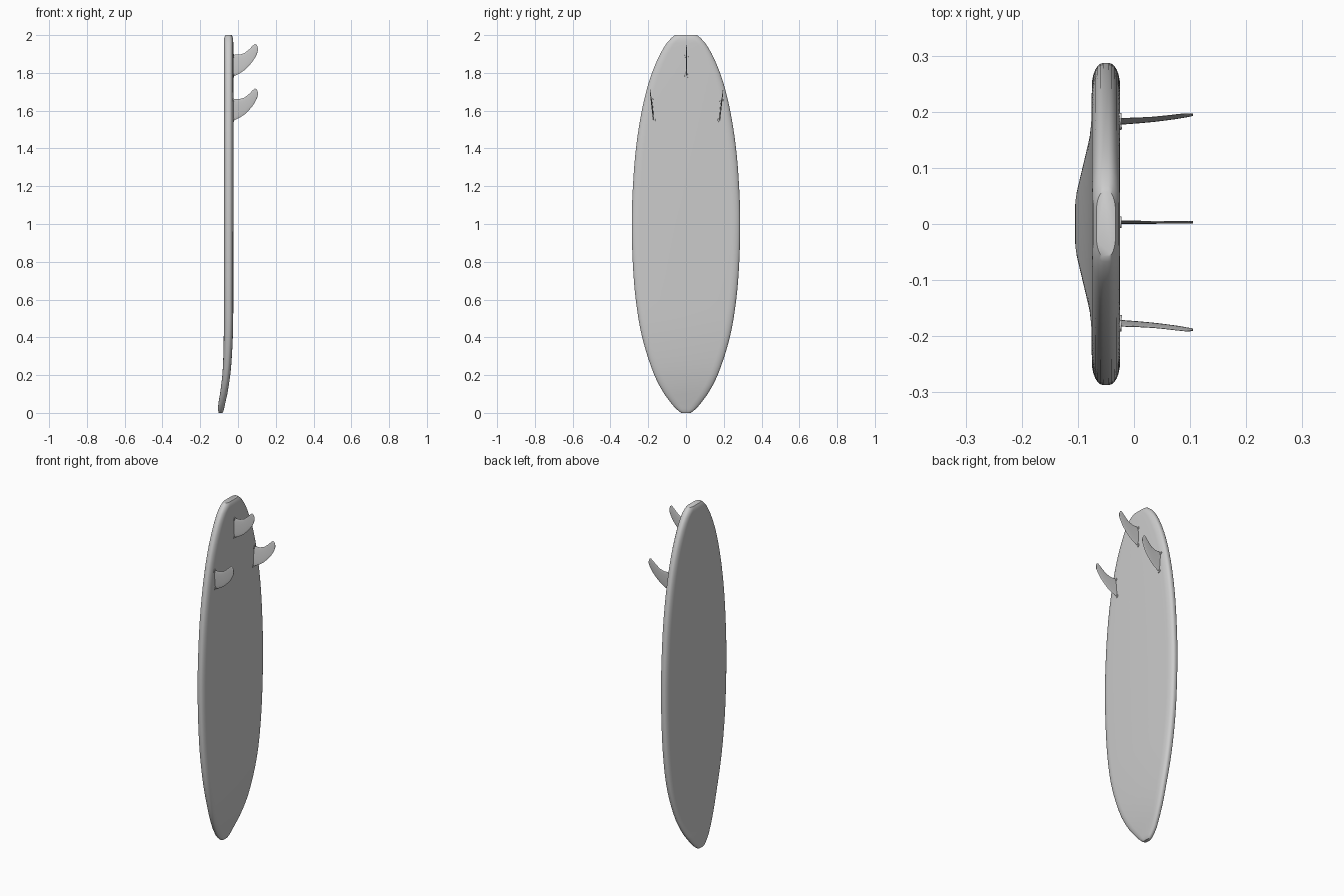
import bpy, bmesh, math
from mathutils import Matrix

if "Cube" in bpy.data.objects:
    bpy.data.objects.remove(bpy.data.objects["Cube"])

grey = bpy.data.materials.new("light_grey")
grey.diffuse_color = (0.6, 0.6, 0.6, 1)
grey.use_nodes = True
grey.node_tree.nodes["Principled BSDF"].inputs["Base Color"].default_value = grey.diffuse_color


def interp(table, z):
    """Smooth (cubic Hermite) lookup in a list of (z, value)."""
    n = len(table)

    def slope(i):
        a, b = table[max(i - 1, 0)], table[min(i + 1, n - 1)]
        return (b[1] - a[1]) / (b[0] - a[0])
    for i in range(n - 1):
        (z0, v0), (z1, v1) = table[i], table[i + 1]
        if z <= z1:
            h = z1 - z0
            t = (z - z0) / h
            return ((2*t**3 - 3*t*t + 1) * v0 + (t**3 - 2*t*t + t) * h * slope(i)
                    + (3*t*t - 2*t**3) * v1 + (t**3 - t*t) * h * slope(i + 1))
    return table[-1][1]


def finish(bm, name, angle=40):
    bmesh.ops.recalc_face_normals(bm, faces=bm.faces)
    me = bpy.data.meshes.new(name)
    bm.to_mesh(me)
    bm.free()
    me.materials.append(grey)
    ob = bpy.data.objects.new(name, me)
    bpy.context.collection.objects.link(ob)
    bpy.ops.object.select_all(action='DESELECT')
    ob.select_set(True)
    bpy.context.view_layer.objects.active = ob
    bpy.ops.object.shade_smooth_by_angle(angle=math.radians(angle))
    return ob


def loft(bm, rings):
    loops = [[bm.verts.new(p) for p in r] for r in rings]
    n = len(loops[0])
    for a, b in zip(loops, loops[1:]):
        for i in range(n):
            j = (i + 1) % n
            bm.faces.new((a[i], a[j], b[j], b[i]))
    bm.faces.new(loops[0])
    bm.faces.new(loops[-1])


# Board: outline half width, rocker and half thickness along the height
width = [(0, .025), (.015, .045), (.05, .078), (.1, .115), (.2, .168), (.4, .232),
         (.6, .266), (.8, .282), (1.02, .287), (1.2, .281), (1.4, .265), (1.6, .234),
         (1.76, .194), (1.88, .147), (1.95, .107), (1.985, .077), (2, .058)]
rocker = [(0, -.092), (.05, -.086), (.1, -.076), (.2, -.062), (.3, -.055),
          (.45, -.0505), (.6, -.05), (2, -.05)]
thick = [(0, .010), (.01, .014), (.05, .018), (.2, .021), (.4, .024), (.6, .025),
         (1.96, .025), (1.985, .023), (2, .017)]


def board_ring(z):
    w, c, t = interp(width, z), interp(rocker, z), interp(thick, z)
    ry = min(.042, .6 * w)
    ring = []
    for k in range(4):                     # rounded rectangle, four corners
        sx, sy = ((1, 1), (-1, 1), (-1, -1), (1, -1))[k]
        for i in range(7):
            a = math.pi / 2 * (k + i / 6)
            x = c + sx * t * .2 + t * .8 * math.cos(a)
            y = sy * (w - ry) + ry * math.sin(a)
            ring.append((x, y, z))
    return ring


zs = [0, .004, .01, .02, .035] + [.05 + .05 * i for i in range(38)]
zs += [1.93, 1.955, 1.97, 1.985, 1.993, 2]
bm = bmesh.new()
loft(bm, [board_ring(z) for z in sorted(set(zs))])
finish(bm, "board")

# Fins: height from the board (x), leading edge z, trailing edge z
fin_rows = [(-.035, 1.773, 1.897), (-.02, 1.783, 1.896), (.01, 1.798, 1.897),
            (.035, 1.815, 1.905), (.06, 1.84, 1.925), (.077, 1.86, 1.943),
            (.09, 1.88, 1.953), (.1, 1.9, 1.948), (.105, 1.916, 1.934)]


def add_fin(name, y, z_shift, toe, cant):
    rings = []
    for x, lead, trail in fin_rows:
        mid, half = (lead + trail) / 2, (trail - lead) / 2
        t = .0032 - .0012 * (x + .035) / .14
        rings.append([(x, t * math.sin(a), mid - half * math.cos(a))
                      for a in [math.tau * i / 16 for i in range(16)]])
    # foot of the fin is the pivot for toe-in and outward lean
    base = Matrix.Translation((-.025, y, 1.84 + z_shift))
    turn = Matrix.Rotation(toe, 4, 'X') @ Matrix.Rotation(cant, 4, 'Z')
    place = base @ turn @ Matrix.Translation((.025, 0, -1.84))
    bm = bmesh.new()
    loft(bm, rings)
    bmesh.ops.transform(bm, matrix=place, verts=bm.verts)
    finish(bm, name)
    # round plugs under both ends of the foot
    bm = bmesh.new()
    for z in (1.785, 1.89):
        m = place @ Matrix.Translation((-.026, 0, z)) @ Matrix.Rotation(math.pi / 2, 4, 'Y')
        bmesh.ops.create_cone(bm, cap_ends=True, segments=20, radius1=.011,
                              radius2=.010, depth=.008, matrix=m)
    finish(bm, name + "_plugs")


add_fin("centre_fin", .003, 0, 0, 0)
for side, label in ((1, "right"), (-1, "left")):
    add_fin(label + "_fin", .003 + side * .180, -.235, -side * .09, side * .03)
